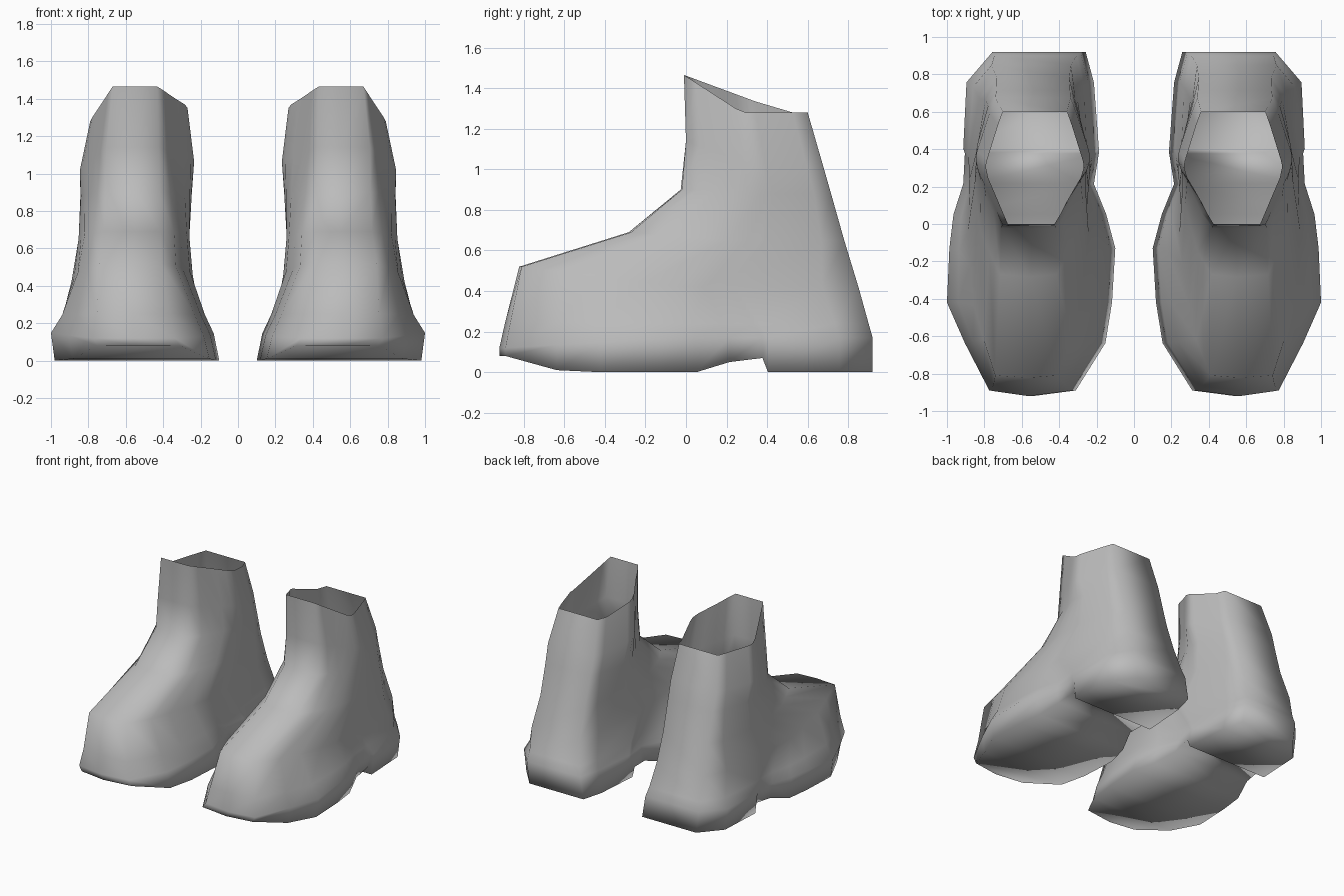
import bpy
import bmesh

cube = bpy.data.objects.get("Cube")
if cube:
    bpy.data.objects.remove(cube, do_unlink=True)

# Plain grey leather
leather = bpy.data.materials.new("grey_leather")
leather.use_nodes = True
grey = (0.5, 0.5, 0.5, 1)
leather.diffuse_color = grey
leather.node_tree.nodes["Principled BSDF"].inputs["Base Color"].default_value = grey

# Outline stations from toe to heel: (length, inner, outer), as fractions
FOOT = [(0, .24, .74), (.14, .06, .89), (.26, .02, 1), (.42, 0, .985), (.52, .055, .96),
        (.61, .13, .9), (.70, .1, .89), (.715, .1, .9), (.91, .13, .88), (1, .18, .72)]
SHAFT = [(0, .31, .77), (.1, .24, .82), (.2, .18, .87), (.32, .1, .93), (.42, .03, .98),
         (.5, 0, 1), (.54, 0, 1), (.58, .01, .99), (.88, .12, .88), (1, .17, .83)]

# Height of the sole at each station, with the arch ending at the heel step
SOLE = [.08, .01, 0, 0, 0, .05, .07, 0, 0, 0]

# Rings from ground to rim: shaft blend, front y, back y, inner x, outer x, front z, back z
RINGS = [(0, -.89, .92, .10, .98, 0, 0),
         (0, -.89, .92, .13, 1.0, .12, .17),
         (.15, -.865, .90, .165, .955, .25, .24),
         (.6, -.81, .85, .215, .91, .52, .42),
         (.6, -.27, .78, .235, .87, .69, .65),
         (.8, -.02, .715, .235, .855, .90, .88),
         (1, 0, .675, .235, .845, 1.14, 1.02),
         (1, -.01, .60, .27, .79, 1.465, 1.28)]


def mix(a, b, t):
    return a + (b - a) * t


def ring_points(ring, on_ground):
    """Closed loop: toe centre, outer side to the heel, inner side back to the toe."""
    blend, front, back, inner, outer, z_front, z_back = ring
    sides = ([], [])
    for foot, shaft, sole_z in zip(FOOT, SHAFT, SOLE):
        v = mix(foot[0], shaft[0], blend)
        for side, run in ((0, .82), (1, .47)):
            u = mix(foot[side + 1], shaft[side + 1], blend)
            z = sole_z if on_ground else mix(z_front, z_back, min(1, v / run))
            sides[side].append((mix(inner, outer, u), mix(front, back, v), z))
    toe_z = SOLE[0] if on_ground else z_front
    toe = (mix(inner, outer, .5), front - .03 * (1 - blend), toe_z)
    return [toe] + sides[1] + sides[0][::-1]


# Upper: skin the rings into an open boot
bm = bmesh.new()
loops = [[bm.verts.new(p) for p in ring_points(r, i == 0)] for i, r in enumerate(RINGS)]
count = len(loops[0])
for low, high in zip(loops, loops[1:]):
    for i in range(count):
        j = (i + 1) % count
        bm.faces.new((low[i], low[j], high[j], high[i]))

# Sole: strips across the foot between matching stations
base = loops[0]
bm.faces.new((base[0], base[-1], base[1]))
for i in range(1, len(FOOT)):
    bm.faces.new((base[i], base[-i], base[-i - 1], base[i + 1]))

for face in bm.faces:
    face.smooth = True
mesh = bpy.data.meshes.new("boots")
bm.to_mesh(mesh)
bm.free()
mesh.materials.append(leather)

# Pair: mirror the left boot to the right
boots = bpy.data.objects.new("boots", mesh)
bpy.context.collection.objects.link(boots)
mirror = boots.modifiers.new("right_boot", 'MIRROR')
mirror.use_axis[0] = True
mirror.use_mirror_merge = False
